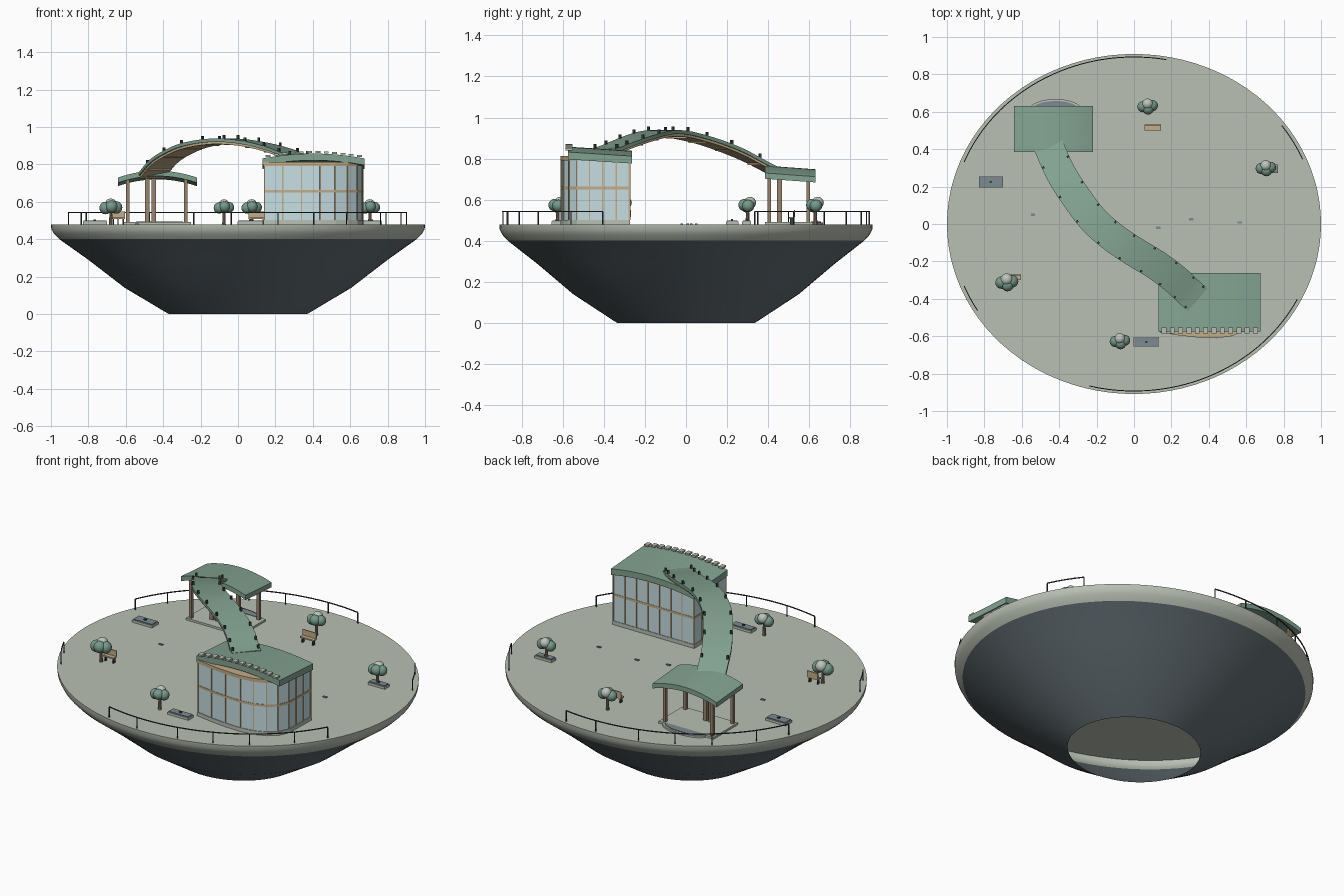
import bpy, bmesh, math
from mathutils import Vector, Matrix

if "Cube" in bpy.data.objects:
    bpy.data.objects.remove(bpy.data.objects["Cube"])

def mat(name, hexa):
    m = bpy.data.materials.new(name)
    c = [int(hexa[i:i + 2], 16) / 255 for i in (0, 2, 4)]
    m.diffuse_color = [((v + .055) / 1.055) ** 2.4 for v in c] + [1]
    m.use_nodes = True
    m.node_tree.nodes["Principled BSDF"].inputs["Base Color"].default_value = m.diffuse_color
    return m

STONE = mat("pale stone", "b9c0b3")
HULL = mat("dark hull", "646f74")
GREEN = mat("roof green", "82a290")
GLASS = mat("pale glass", "c6dde1")
WOOD = mat("tan wood", "c2ad89")
POST = mat("brown wood", "978470")
METAL = mat("dark metal", "3a4341")
SLATE = mat("slate", "7c8a92")
LEAF = mat("leaf green", "76998a")
PALE = mat("pale leaf", "bcc5bc")
DECK = 0.48

def finish(name, bm, m, smooth=False):
    bmesh.ops.recalc_face_normals(bm, faces=bm.faces)
    me = bpy.data.meshes.new(name)
    bm.to_mesh(me)
    bm.free()
    ob = bpy.data.objects.new(name, me)
    bpy.context.collection.objects.link(ob)
    me.materials.append(m)
    if smooth:
        bpy.ops.object.select_all(action='DESELECT')
        ob.select_set(True)
        bpy.context.view_layer.objects.active = ob
        bpy.ops.object.shade_smooth_by_angle(angle=math.radians(35))
    return ob

def add_box(bm, c, s, yaw=0):
    M = Matrix.Translation(c) @ Matrix.Rotation(yaw, 4, 'Z') @ Matrix.Diagonal((*s, 1))
    bmesh.ops.create_cube(bm, size=1, matrix=M)

def boxes(name, m, items):
    bm = bmesh.new()
    for it in items:
        add_box(bm, *it)
    return finish(name, bm, m)

def loft(bm, rings, closed=True):
    vs = [[bm.verts.new(p) for p in r] for r in rings]
    n = len(vs[0])
    for a, b in zip(vs, vs[1:]):
        for i in range(n if closed else n - 1):
            j = (i + 1) % n
            bm.faces.new((a[i], a[j], b[j], b[i]))
    return vs

def prism(name, m, pts, z0, z1):
    bm = bmesh.new()
    vs = loft(bm, [[(x, y, z) for x, y in pts] for z in (z0, z1)])
    bm.faces.new(vs[0])
    bm.faces.new(vs[1])
    return finish(name, bm, m)

def ellipse(r, z, n=96):
    return [(r * math.cos(2 * math.pi * i / n), .909 * r * math.sin(2 * math.pi * i / n), z)
            for i in range(n)]

# platform: open-bottomed hull, rim and deck
bm = bmesh.new()
loft(bm, [ellipse(r, z) for r, z in ((.37, 0), (.605, .14), (.8, .29), (.955, .4))])
finish("hull", bm, HULL, True)
bm = bmesh.new()
vs = loft(bm, [ellipse(r, z) for r, z in ((.955, .4), (.985, .43), (.998, .455), (1, DECK))])
bm.faces.new(vs[-1])
finish("deck_and_rim", bm, STONE, True)

# railings along the edge
def rail(name, a0, a1):
    n = max(3, round((a1 - a0) / 3))
    P = []
    for i in range(n + 1):
        t = math.radians(a0 + (a1 - a0) * i / n)
        P.append(Vector((.978 * math.cos(t), .893 * math.sin(t), 0)))
    bm = bmesh.new()
    rings = []
    for p in P:
        o = p.normalized() * .0025
        rings.append([p + s * o + Vector((0, 0, z)) for s, z in
                      ((-1, .541), (1, .541), (1, .546), (-1, .546))])
    vs = loft(bm, rings)
    bm.faces.new(vs[0])
    bm.faces.new(vs[-1])
    k = max(1, round((a1 - a0) / 13))
    for i in range(k + 1):
        p = P[round(i * n / k)]
        add_box(bm, (p.x, p.y, .511), (.005, .005, .062), math.atan2(p.y, p.x))
    finish(name, bm, METAL)

for nm, a, b in (("back", 80, 158), ("right", 23, 36), ("left", 202, 211), ("front", 256, 333)):
    rail(nm + "_railing", a, b)

# arched roofs, sloping down toward the back
def roof(name, x0, x1, y0, y1, edge, rise, drop, thick, n=16):
    bm = bmesh.new()
    rings = []
    for i in range(n + 1):
        u = 2 * i / n - 1
        z = edge + rise * (1 - u * u)
        x = x0 + (x1 - x0) * i / n
        rings.append([(x, y0, z - thick), (x, y1, z - thick - drop), (x, y1, z - drop), (x, y0, z)])
    vs = loft(bm, rings)
    bm.faces.new(vs[0])
    bm.faces.new(vs[-1])
    finish(name, bm, GREEN, True)

roof("pavilion_roof", -.642, -.22, .385, .63, .73, .036, .018, .028)
roof("hall_roof", .13, .676, -.575, -.262, .832, .026, .02, .036)

# pavilion posts, floor and half-round pool
H = .245
boxes("pavilion_posts", POST, [((x, y, DECK + H / 2), (.018, .018, H))
      for x, y in ((-.59, .405), (-.28, .405), (-.59, .595), (-.28, .595))] +
      [((x, .455, DECK + H / 2), (.024, .024, H)) for x in (-.485, -.45)])
boxes("pavilion_floor", STONE, [((-.43, .5, .486), (.36, .23, .012))])
def half(rx, ry):
    return [(-.42 + rx * math.cos(math.pi * i / 20), .61 + ry * math.sin(math.pi * i / 20))
            for i in range(21)]
prism("pool_rim", STONE, half(.14, .058), DECK, .49)
prism("pool_water", SLATE, half(.125, .047), DECK, .494)

# glass hall with a rounded front corner
plan = [(.142, -.275), (.142, -.575), (.24, -.592), (.34, -.603), (.44, -.607), (.52, -.596),
        (.585, -.57), (.635, -.53), (.662, -.47), (.667, -.275)]
def grow(k):
    return [(.405 + (x - .405) * k, -.43 + (y + .43) * k) for x, y in plan]
prism("hall_glass", GLASS, plan, .49, .80)
prism("hall_plinth", STONE, grow(1.02), DECK, .502)
prism("hall_mid_band", WOOD, grow(1.012), .65, .663)
prism("hall_fascia", WOOD, grow(1.02), .792, .812)
mull = []
for i, p in enumerate(plan):
    a, b = Vector(p), Vector(plan[(i + 1) % len(plan)])
    n = max(1, round((b - a).length / .075))
    yaw = math.atan2(b.y - a.y, b.x - a.x)
    for k in range(n):
        q = a.lerp(b, k / n)
        mull.append(((q.x, q.y, .648), (.006, .008, .295), yaw))
boxes("hall_mullions", WOOD, mull)
cl = []
for i in range(12):
    x = .16 + i * .0445
    u = (x - .403) / .273
    cl.append(((x, -.57, .840 + .026 * (1 - u * u)), (.026, .033, .01)))
boxes("roof_battens", STONE, cl)

# winding canopy between the two buildings
key = [(-.46, .425, .755), (-.39, .27, .835), (-.30, .13, .89), (-.21, .015, .922),
       (-.10, -.08, .938), (.005, -.15, .934), (.12, -.22, .915), (.22, -.295, .888),
       (.295, -.365, .86), (.34, -.405, .848)]
K = [Vector(k) for k in key]
K = [2 * K[0] - K[1]] + K + [2 * K[-1] - K[-2]]
path = []
for i in range(1, len(K) - 2):
    a, b, c, d = K[i - 1:i + 3]
    for s in range(5):
        t = s / 5
        path.append(.5 * (2 * b + (c - a) * t + (2 * a - 5 * b + 4 * c - d) * t * t
                          + (3 * b - a - 3 * c + d) * t ** 3))
path.append(K[-2])

def side(i):
    d = path[min(i + 1, len(path) - 1)] - path[max(i - 1, 0)]
    return Vector((-d.y, d.x, 0)).normalized(), math.atan2(d.y, d.x)

def ribbon(name, m, w, z0, z1):
    bm = bmesh.new()
    rings = []
    for i, p in enumerate(path):
        s = side(i)[0] * w
        rings.append([p + k * s + Vector((0, 0, z)) for k, z in
                      ((-1, z0), (1, z0), (1, z1), (-1, z1))])
    vs = loft(bm, rings)
    bm.faces.new(vs[0])
    bm.faces.new(vs[-1])
    finish(name, bm, m, True)

ribbon("canopy_top", GREEN, .08, -.018, 0)
ribbon("canopy_soffit", WOOD, .072, -.03, -.016)
clips, ribs = [], []
for i in range(3, len(path) - 1, 5):
    s, yaw = side(i)
    for k in (-1, 1):
        p = path[i] + s * .071 * k
        clips.append(((p.x, p.y, p.z + .009), (.011, .011, .02), yaw))
    p = path[i]
    ribs.append(((p.x, p.y, p.z - .031), (.012, .13, .008), yaw))
boxes("canopy_clips", METAL, clips)
boxes("canopy_ribs", WOOD, ribs)

# trees: trunk, three lobes and a pale crown
def ball(bm, c, r):
    bmesh.ops.create_uvsphere(bm, u_segments=16, v_segments=10, radius=r,
                              matrix=Matrix.Translation(c))

for i, (x, y) in enumerate(((.073, .63), (.705, .3), (-.68, -.31), (-.075, -.625))):
    k = 1.12 if i == 2 else 1
    bm = bmesh.new()
    bmesh.ops.create_cone(bm, segments=10, radius1=.01, radius2=.007, depth=.09, cap_ends=True,
                          matrix=Matrix.Translation((x, y, DECK + .045)))
    finish(f"tree_trunk_{i}", bm, POST, True)
    bm = bmesh.new()
    for dx, dy, z in ((-.025, -.003, .567), (.025, .003, .57), (.003, -.015, .574)):
        ball(bm, (x + dx * k, y + dy * k, z), .03 * k)
    finish(f"tree_leaves_{i}", bm, LEAF, True)
    bm = bmesh.new()
    ball(bm, (x, y + .012 * k, .585), .029 * k)
    finish(f"tree_crown_{i}", bm, PALE, True)

# benches
for i, (x, y, w) in enumerate(((.1, .515, .09), (-.64, -.285, .07))):
    boxes(f"bench_{i}", WOOD, [((x, y, .512), (w, .028, .008)), ((x, y + .013, .532), (w, .006, .034))])
    boxes(f"bench_legs_{i}", METAL, [((x + s * w * .38, y, .494), (.006, .018, .03)) for s in (-1, 1)])

# low planters with slate tops, and small deck lamps
for i, (x, y, w, d) in enumerate(((-.765, .225, .13, .06), (.065, -.63, .135, .05), (.715, .295, .11, .045))):
    boxes(f"planter_{i}", STONE, [((x, y, .487), (w, d, .014))])
    boxes(f"planter_top_{i}", SLATE, [((x, y, .495), (w - .008, d - .008, .008))])
    boxes(f"planter_knob_{i}", METAL, [((x, y, .502), (.014, .01, .008))])
boxes("deck_lamps", SLATE, [((x, y, .482), (.024, .012, .006)) for x, y in
      ((-.54, .05), (.13, -.02), (.305, .025), (.565, .008))])
